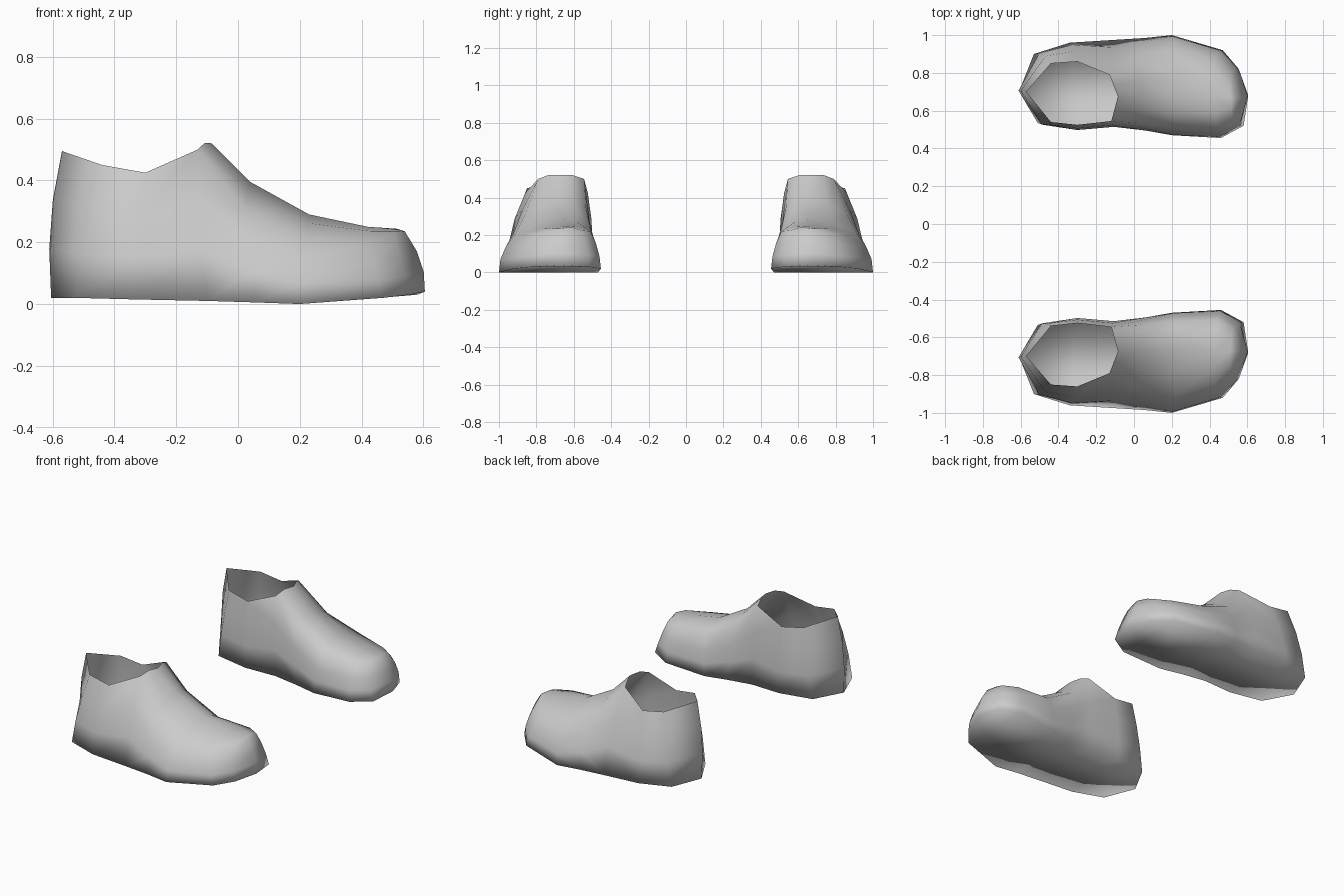
import bpy
import bmesh
from mathutils import Vector

cube = bpy.data.objects.get("Cube")
if cube:
    bpy.data.objects.remove(cube, do_unlink=True)

grey = bpy.data.materials.new("soft grey")
grey.use_nodes = True
colour = (0.6, 0.6, 0.6, 1)
grey.diffuse_color = colour
grey.node_tree.nodes["Principled BSDF"].inputs["Base Color"].default_value = colour

# Cross-sections from heel to toe: outer sole, outer shoulder, inner shoulder,
# inner sole, and the ridge over the foot (None where the collar is open)
SECTIONS = [
    ((-.605, .71, .02), (-.57, .7, .495), (-.57, .7, .495), (-.605, .71, .02), None),
    ((-.53, .9, .02), (-.44, .85, .45), (-.44, .54, .45), (-.51, .535, .02), None),
    ((-.34, .96, .015), (-.3, .86, .425), (-.3, .525, .425), (-.3, .5, .015), None),
    ((-.1, .975, .01), (-.13, .79, .5), (-.12, .545, .5), (-.1, .515, .01), (-.085, .675, .52)),
    ((.06, .985, .005), (.02, .86, .31), (.02, .535, .35), (.06, .495, .005), (.04, .67, .395)),
    ((.2, 1, 0), (.22, .91, .21), (.22, .51, .23), (.2, .47, 0), (.23, .66, .29)),
    ((.47, .92, .02), (.42, .85, .2), (.44, .51, .22), (.46, .455, .02), (.42, .67, .25)),
    ((.555, .82, .03), (.51, .78, .21), (.52, .56, .225), (.58, .52, .03), (.51, .67, .238)),
    ((.605, .68, .04), (.54, .67, .235), (.54, .67, .235), (.605, .68, .04), (.54, .67, .235)),
]


def bowed(start, end, push, steps):
    """Points from start to end, bowed out by push at the middle."""
    a, b = Vector(start), Vector(end)
    points = []
    for i in range(steps + 1):
        t = i / steps
        points.append(a.lerp(b, t) + push * 4 * t * (1 - t))
    return points


def make_shoe(name, side):
    bm = bmesh.new()
    cache = {}

    def vert(point):
        key = tuple(round(c, 4) for c in point)
        if key not in cache:
            cache[key] = bm.verts.new((point.x, point.y * side, point.z))
        return cache[key]

    def bridge(row_a, row_b):
        for i in range(len(row_a) - 1):
            corners = [row_a[i], row_b[i], row_b[i + 1], row_a[i + 1]]
            ring = list(dict.fromkeys(vert(p) for p in corners))
            if len(ring) > 2:
                bm.faces.new(ring)

    # Outer wall, upper, inner wall and sole strips of every section
    strips = []
    last = len(SECTIONS) - 1
    for n, (sole_out, top_out, top_in, sole_in, ridge) in enumerate(SECTIONS):
        if n in (0, last):
            end = Vector((.02 if n else -.02, 0, 0))
            push_out = push_in = end
        else:
            push_out, push_in = Vector((0, .025, 0)), Vector((0, -.012, 0))
        outer = bowed(sole_out, top_out, push_out, 3)
        inner = bowed(top_in, sole_in, push_in, 3)
        sole = [Vector(sole_in), Vector(sole_out)]
        upper = None
        if ridge:
            lift = Vector((0, 0, 0 if n == last else .012))
            upper = bowed(top_out, ridge, lift, 2) + bowed(ridge, top_in, lift, 2)[1:]
        strips.append((outer, upper, inner, sole))
    for here, there in zip(strips, strips[1:]):
        for row_a, row_b in zip(here, there):
            if row_a and row_b:
                bridge(row_a, row_b)

    bmesh.ops.recalc_face_normals(bm, faces=bm.faces)
    # Keep the sole facing down and the walls facing out
    lowest = min(bm.faces, key=lambda f: f.calc_center_median().z)
    if lowest.normal.z > 0:
        bmesh.ops.reverse_faces(bm, faces=bm.faces)
    for face in bm.faces:
        face.smooth = True
    mesh = bpy.data.meshes.new(name)
    bm.to_mesh(mesh)
    bm.free()
    mesh.materials.append(grey)
    shoe = bpy.data.objects.new(name, mesh)
    bpy.context.collection.objects.link(shoe)


# The pair, mirrored across the middle
make_shoe("front_shoe", -1)
make_shoe("back_shoe", 1)
